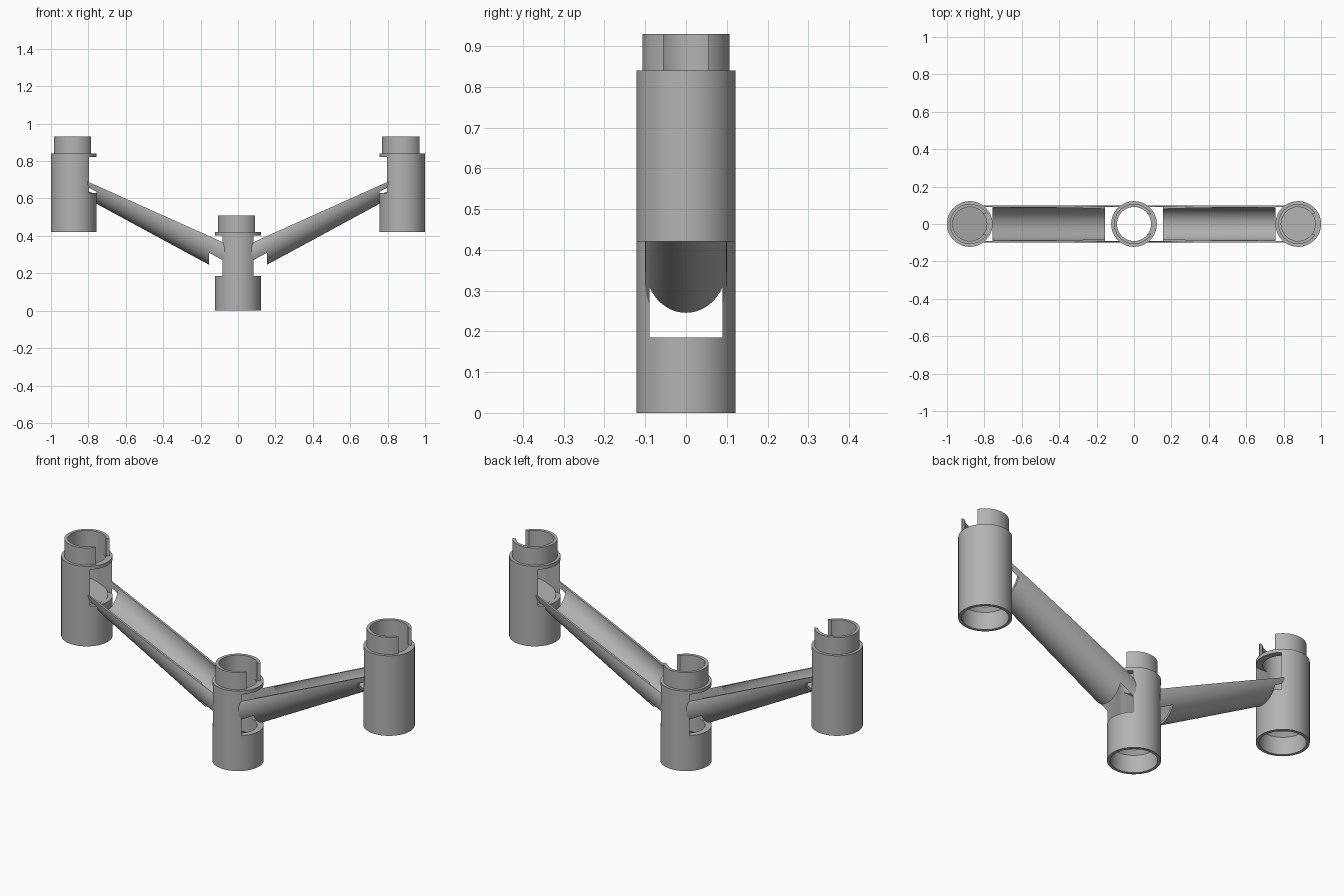
import bpy, bmesh, math
from mathutils import Matrix, Vector

if "Cube" in bpy.data.objects:
    bpy.data.objects.remove(bpy.data.objects["Cube"])

grey = bpy.data.materials.new("plain_grey")
grey.use_nodes = True
grey.diffuse_color = (0.45, 0.45, 0.45, 1)
grey.node_tree.nodes["Principled BSDF"].inputs["Base Color"].default_value = (0.45, 0.45, 0.45, 1)

TOWER_X = 0.878
OUTER, COLLAR, BORE = 0.122, 0.107, 0.091
BODY, COLLAR_H = 0.42, 0.09
SLOT = 0.055
WINDOW = 0.09
SLOPE = math.atan(0.542)
RIM_SLOPE = math.atan(0.449)


def make(name, bm):
    bmesh.ops.recalc_face_normals(bm, faces=bm.faces)
    mesh = bpy.data.meshes.new(name)
    bm.to_mesh(mesh)
    bm.free()
    ob = bpy.data.objects.new(name, mesh)
    bpy.context.collection.objects.link(ob)
    mesh.materials.append(grey)
    return ob


def lathe(name, profile, steps=72):
    """Closed (radius, height) profile turned about z."""
    bm = bmesh.new()
    rings = []
    for i in range(steps):
        a = 2 * math.pi * i / steps
        rings.append([bm.verts.new((r * math.cos(a), r * math.sin(a), z)) for r, z in profile])
    n = len(profile)
    for i in range(steps):
        a, b = rings[i], rings[(i + 1) % steps]
        for j in range(n):
            k = (j + 1) % n
            bm.faces.new((a[j], b[j], b[k], a[k]))
    return make(name, bm)


def box(lo, hi, matrix=None):
    bm = bmesh.new()
    lo, hi = Vector(lo), Vector(hi)
    bmesh.ops.create_cube(bm, size=1)
    for v in bm.verts:
        v.co = (lo + hi) / 2 + v.co * (hi - lo)
    if matrix:
        bm.transform(matrix)
    ob = make("cutter", bm)
    ob.hide_render = True
    return ob


def cut(ob, cutter):
    mod = ob.modifiers.new("cut", 'BOOLEAN')
    mod.operation = 'DIFFERENCE'
    mod.solver = 'EXACT'
    mod.object = cutter
    select(ob)
    bpy.ops.object.modifier_apply(modifier=mod.name)
    bpy.data.objects.remove(cutter)


def select(ob):
    bpy.ops.object.select_all(action='DESELECT')
    ob.select_set(True)
    bpy.context.view_layer.objects.active = ob


def finish(ob):
    select(ob)
    bpy.ops.object.shade_smooth_by_angle(angle=math.radians(30))


def tube(name, x, z, win_x, win_z):
    """Socketed tube with a slotted collar and a ball window."""
    top = BODY + COLLAR_H
    ob = lathe(name, [(OUTER, 0), (OUTER, BODY), (COLLAR, BODY), (COLLAR, top),
                      (BORE, top), (BORE, 0.11), (COLLAR, 0.09), (COLLAR, 0)])
    cut(ob, box((0, -SLOT, BODY), (0.2, SLOT, top + 0.1)))
    cut(ob, box((win_x[0], -WINDOW, win_z[0]), (win_x[1], WINDOW, win_z[1])))
    ob.data.transform(Matrix.Translation((x, 0, z)))
    finish(ob)


# Upright tubes
tube("centre_tube", 0, 0, (-0.2, 0.2), (0.185, 0.402))
tube("left_tower", TOWER_X, BODY, (-0.2, 0), (0.21, 0.402))
tube("right_tower", -TOWER_X, BODY, (0, 0.2), (0.21, 0.402))


def channel(name, side):
    """Sloping open trough between a tower and the centre tube."""
    ob = lathe(name, [(0.1, -0.7), (0.1, 0.7), (0.088, 0.7), (0.088, -0.7)])
    tilt = Matrix.Rotation(math.pi / 2 - SLOPE, 4, 'Y')
    ob.data.transform(Matrix.Translation((0.455, 0, 0.522)) @ tilt)
    # rim plane
    rim = Matrix.Translation((0.44, 0, 0.527)) @ Matrix.Rotation(-RIM_SLOPE, 4, 'Y')
    cut(ob, box((-1, -0.3, 0), (1, 0.3, 0.8), rim))
    # end trims, then floor openings that leave only the side walls
    cut(ob, box((-1, -0.3, -1), (0.072, 0.3, 2)))
    cut(ob, box((0.804, -0.3, -1), (2, 0.3, 2)))
    cut(ob, box((-0.5, -WINDOW, -1), (0.155, WINDOW, 2)))
    cut(ob, box((0.757, -WINDOW, -1), (1.5, WINDOW, 2)))
    if side < 0:
        ob.data.transform(Matrix.Rotation(math.pi, 4, 'Z'))
    finish(ob)


def tower_floor(name, side):
    """Tilted plate that sends the ball towards the channel."""
    bm = bmesh.new()
    bmesh.ops.create_cone(bm, cap_ends=True, segments=72, radius1=0.1, radius2=0.1, depth=0.02)
    for v in bm.verts:
        v.co.z += 0.655 + 0.35 * v.co.x * side
        v.co.x += TOWER_X * side
    finish(make(name, bm))


for label, side in (("left", 1), ("right", -1)):
    channel(label + "_channel", side)
    tower_floor(label + "_tower_floor", side)
